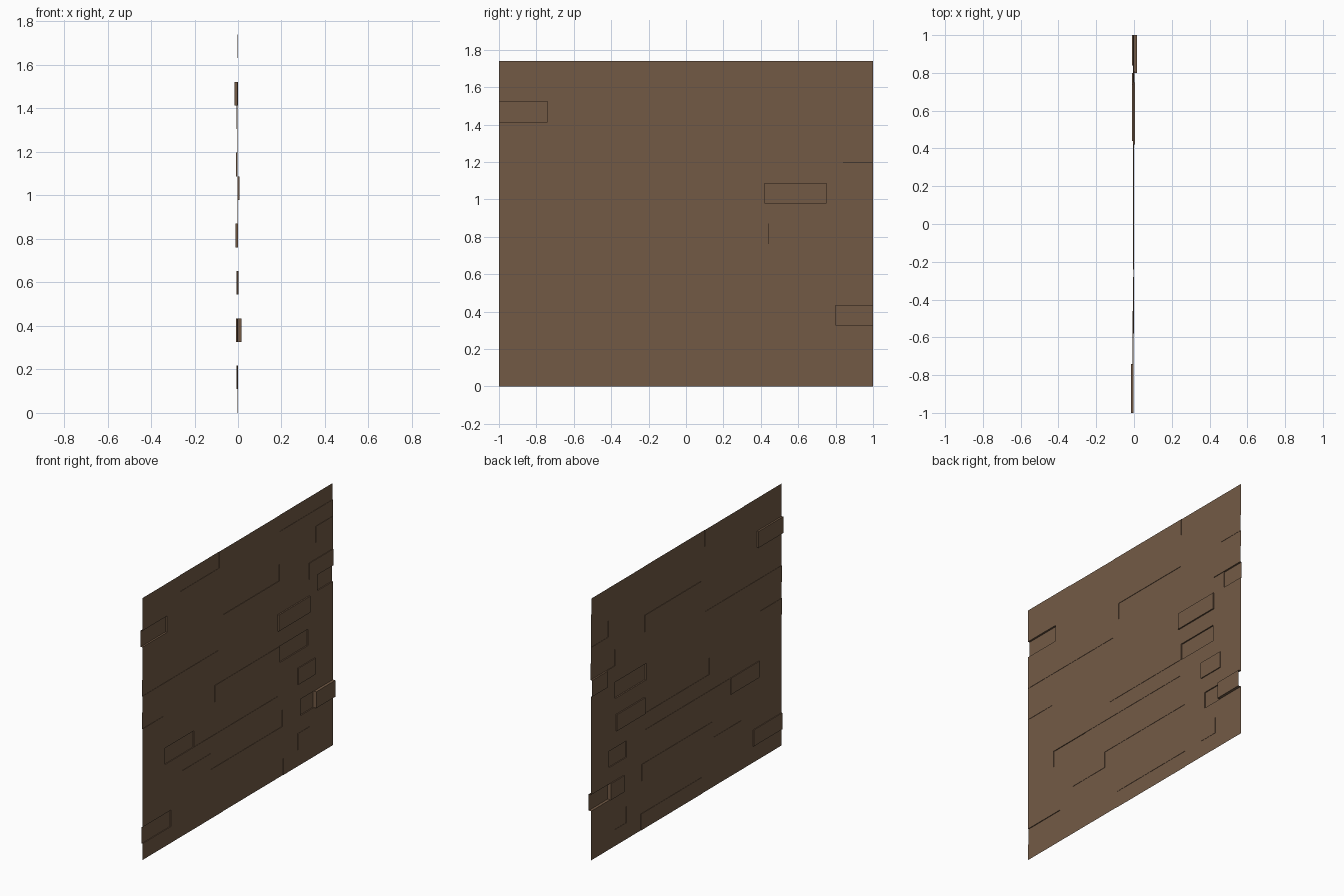
import bpy, bmesh

if "Cube" in bpy.data.objects:
    bpy.data.objects.remove(bpy.data.objects["Cube"])

ROWS, HEIGHT, BASE = 16, 1.74, -0.003
ROW_H = HEIGHT / ROWS

wood = bpy.data.materials.new("brown wood")
wood.diffuse_color = (0.171, 0.102, 0.06, 1)
wood.use_nodes = True
wood.node_tree.nodes["Principled BSDF"].inputs["Base Color"].default_value = wood.diffuse_color

# Offset planks: row from the bottom, y start, y end, x of the plank face
PLANKS = [
    (0, -0.16, 0.48, -0.005),
    (1, -1, -0.70, -0.008), (1, 0.63, 0.76, -0.001),
    (3, -0.58, -0.28, -0.001), (3, -0.28, 0.47, -0.005),
    (3, 0.66, 0.80, -0.010), (3, 0.80, 1, 0.015),
    (5, -0.76, -0.46, -0.008), (5, -0.46, 0.43, -0.005), (5, 0.63, 0.81, 0.003),
    (7, -0.24, 0.44, -0.001), (7, 0.44, 0.74, -0.011),
    (8, -1, -0.77, -0.005),
    (9, 0.42, 0.75, 0.006),
    (10, -1, -0.20, -0.005), (10, 0.84, 1, -0.010),
    (11, 0.75, 1, 0.001),
    (12, -0.15, 0.44, -0.006),
    (13, -1, -0.74, -0.015), (13, 0.82, 1, -0.001),
    (15, -0.60, -0.19, -0.005), (15, 0.44, 1, -0.005),
]


def finish(bm, name):
    mesh = bpy.data.meshes.new(name)
    bm.to_mesh(mesh)
    bm.free()
    mesh.materials.append(wood)
    bpy.context.collection.objects.link(bpy.data.objects.new(name, mesh))


def quad(bm, pts):
    return bm.faces.new([bm.verts.new(p) for p in pts])


# Flat wall sheet, left open where a plank is shifted
bm = bmesh.new()
for r in range(ROWS):
    z0, z1, y = r * ROW_H, (r + 1) * ROW_H, -1
    spans = sorted((a, b) for row, a, b, x in PLANKS if row == r)
    for a, b in spans + [(1, 1)]:
        if a > y:
            quad(bm, [(BASE, y, z0), (BASE, a, z0), (BASE, a, z1), (BASE, y, z1)])
        y = b
finish(bm, "wall_sheet")

# Shifted planks: a face plus the steps back to the sheet, open at the wall's rim
for i, (r, a, b, x) in enumerate(PLANKS):
    bm = bmesh.new()
    z0, z1 = r * ROW_H, (r + 1) * ROW_H
    ring = [(a, z0), (b, z0), (b, z1), (a, z1)]
    quad(bm, [(x, *p) for p in ring])
    on_rim = [r == 0, b == 1, r == ROWS - 1, a == -1]
    for k in range(4):
        if not on_rim[k]:
            p, q = ring[k], ring[(k + 1) % 4]
            quad(bm, [(BASE, *p), (BASE, *q), (x, *q), (x, *p)]
                 if x > BASE else [(x, *q), (x, *p), (BASE, *p), (BASE, *q)])
    bmesh.ops.remove_doubles(bm, verts=bm.verts, dist=1e-5)
    finish(bm, f"plank_{i + 1}")
